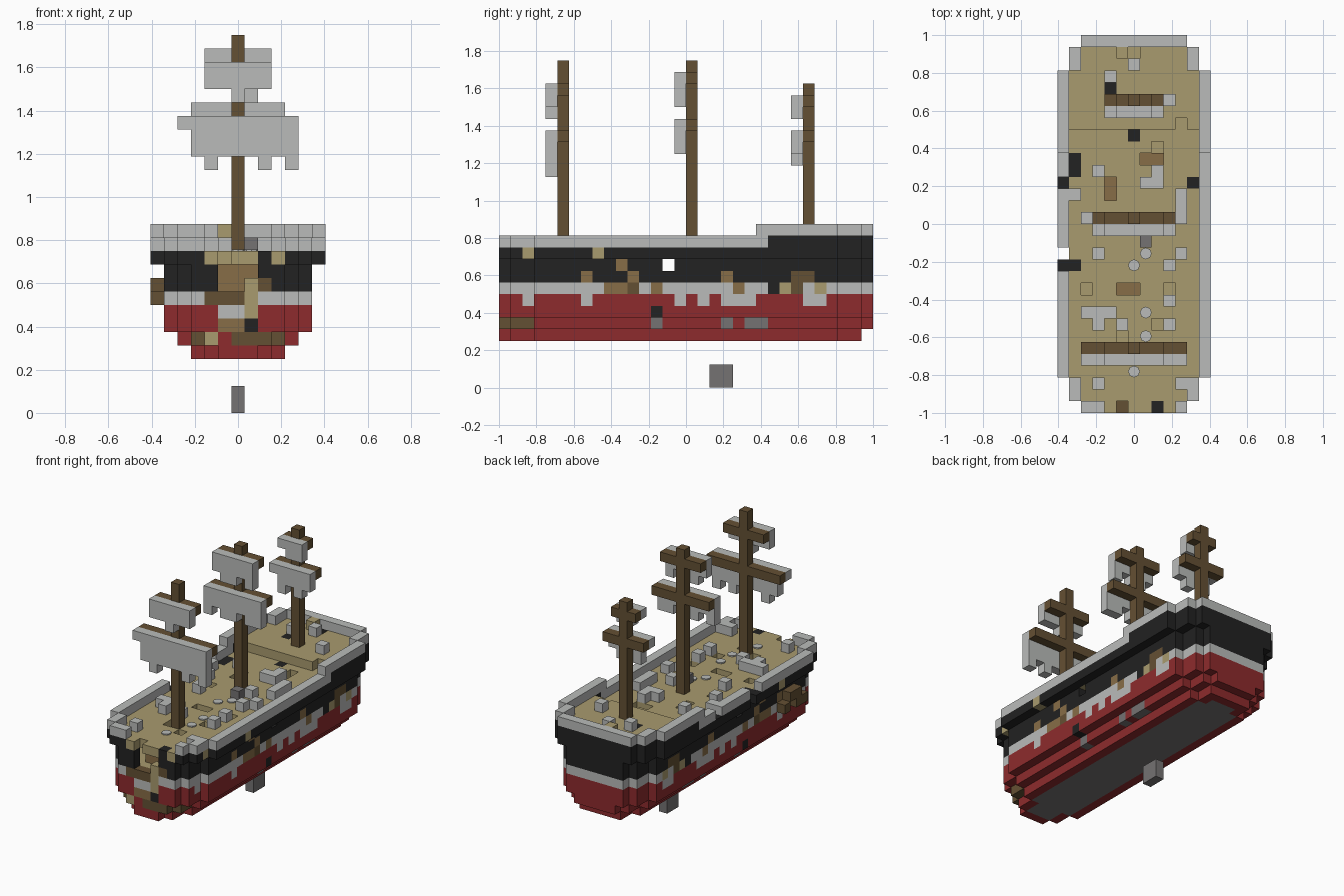
import bpy, bmesh, math
from mathutils import Vector

if "Cube" in bpy.data.objects:
    bpy.data.objects.remove(bpy.data.objects["Cube"], do_unlink=True)

U = 2 / 32          # edge of one block
LENGTH = 32
COLOURS = {
    "pale_grey": (0.49, 0.50, 0.49),
    "hull_red": (0.27, 0.024, 0.026),
    "black": (0.016, 0.016, 0.016),
    "tan_wood": (0.397, 0.328, 0.156),
    "dark_wood": (0.127, 0.08, 0.033),
    "brown_wood": (0.242, 0.153, 0.063),
    "stone_grey": (0.178, 0.17, 0.17),
}
materials = {}
for name, rgb in COLOURS.items():
    m = bpy.data.materials.new(name)
    m.use_nodes = True
    m.diffuse_color = (*rgb, 1)
    bsdf = m.node_tree.nodes["Principled BSDF"]
    bsdf.inputs["Base Color"].default_value = (*rgb, 1)
    bsdf.inputs["Roughness"].default_value = 0.9
    materials[name] = m

cells = {}          # block position -> (part, colour)


def put(part, colour, xs, ys, zs):
    for i in xs:
        for j in ys:
            for k in zs:
                cells[i, j, k] = (part, colour)


def span(half):
    return range(-half, half + 1)


def half_width(j, k):
    """Half width of the hull plan in blocks; negative is outside."""
    if not 0 <= j < LENGTH or (k == 4 and j == LENGTH - 1):
        return -1
    end = min(j, LENGTH - 1 - j)
    plan = 4 if end == 0 else 5 if end < 3 else 6
    inset = {4: 3, 5: 2}.get(k, 1 if k < 11 else 0)
    return plan - inset


def is_wall(i, j, k):
    return (abs(i) == half_width(j, k)
            or abs(i) > half_width(j - 1, k) or abs(i) > half_width(j + 1, k))


def wall_style(j, k):
    if k < 8:
        return "lower_hull", "hull_red"
    if k == 8:
        return "hull_band", "pale_grey"
    if k < 12 or (k == 12 and j > 22):
        return "upper_hull", "black"
    return "rail", "pale_grey"


# Hull shell, keel floor, lower deck, main deck and raised stern deck
for k in range(4, 14):
    for j in range(LENGTH):
        if k == 13 and j < 22:
            continue
        h = half_width(j, k)
        for i in span(h):
            if is_wall(i, j, k):
                cells[i, j, k] = wall_style(j, k)
            elif k == 4:
                cells[i, j, k] = ("keel_floor", "stone_grey")
            elif k == 8:
                cells[i, j, k] = ("lower_deck", "tan_wood")
            elif k == 11:
                cells[i, j, k] = ("main_deck", "tan_wood")
            elif k == 12 and j > 23:
                cells[i, j, k] = ("stern_deck", "tan_wood")

# Patches in both side walls: height -> colour -> positions along the hull
side_patches = {
    5: {"stone_grey": (13, 19, 21, 22), "dark_wood": (0, 1, 2)},
    6: {"black": (13,)},
    7: {"pale_grey": (2, 7, 15, 17, 19, 20, 21, 26, 27)},
    8: {"brown_wood": (9, 10, 13, 20), "dark_wood": (11, 25),
        "black": (23,), "tan_wood": (24, 27)},
    9: {"brown_wood": (7, 11, 19), "dark_wood": (25, 26)},
    10: {"brown_wood": (10,)},
    11: {"tan_wood": (2, 8)},
}
for k, group in side_patches.items():
    for colour, spots in group.items():
        for j in spots:
            for side in (-1, 1):
                cells[side * half_width(j, k), j, k] = ("hull_patches", colour)

# Gun-port hole through both sides and gaps in the rail
for side in (-1, 1):
    cells.pop((side * half_width(14, 10), 14, 10))
for spot in ((-6, 12, 12), (-6, 13, 12), (-6, 13, 11), (-6, 19, 12)):
    cells.pop(spot)
cells[-5, 12, 11] = ("upper_hull", "black")

# Loose planks on the starboard wale
put("wale_planks", "dark_wood", (-6,), (4, 5, 7), (8,))
put("wale_planks", "dark_wood", (-6,), (5, 6), (9,))

# Broken bow
for i in span(1):
    for k in (9, 10):
        cells.pop((i, 0, k), None)
put("bow_bulkhead", "brown_wood", span(1), (2,), (9, 10))
for i in span(3):
    cells.pop((i, 0, 12), None)
put("bow_deck_edge", "tan_wood", range(-2, 4), (0,), (11,))
cells[2, 0, 11] = ("upper_hull", "black")
cells.pop((-1, 0, 11))
put("rail", "pale_grey", (-3,), (0,), (12,))
put("bow_planks", "dark_wood", (-2, -1, 0), (0,), (8,))
put("bow_planks", "tan_wood", (1,), (0,), (7, 8, 9))
put("bow_planks", "pale_grey", (-1, 0), (0,), (7,))
put("bow_planks", "brown_wood", (-1, 0), (0,), (6,))
put("bow_planks", "black", (1,), (0,), (6,))
put("bow_planks", "dark_wood", (0, 1, 2), (0,), (5,))
put("bow_planks", "tan_wood", (-2,), (0,), (5,))
put("bow_planks", "dark_wood", (2,), (0,), (9,))

# Holes in the decks, with brown crates under some of them
for i, j in ((-4, 10), (2, 22), (2, 7), (1, 4), (-1, 5), (-1, 6), (3, 10), (-3, 15)):
    cells.pop((i, j, 11), None)
for i, j in ((4, 24), (0, 30)):
    cells.pop((i, j, 12), None)
for i, j in ((1, 21), (2, 21), (-2, 18), (-2, 19), (-1, 10), (0, 10)):
    cells.pop((i, j, 11), None)
    cells[i, j, 10] = ("crates", "brown_wood")
for i, j in ((0, 23), (-5, 20), (-5, 21), (5, 19)):
    cells[i, j, 11] = ("deck_hatches", "black")
cells[-2, 27, 12] = ("deck_hatches", "black")
cells[-1, 30, 13] = ("stern_block", "tan_wood")

# Grey blocks standing on the decks
deck_blocks = ((3, 26), (-2, 28), (0, 29), (-3, 20), (2, 20), (1, 19), (2, 19),
               (-5, 18), (4, 18), (4, 17), (-4, 16), (4, 16), (2, 15), (4, 13),
               (-3, 13), (3, 12), (3, 9), (3, 7), (-4, 8), (-3, 8), (-2, 8),
               (-3, 7), (-1, 7), (-3, 2), (4, 2))
for i, j in deck_blocks:
    cells[i, j, 13 if j > 23 else 12] = ("deck_blocks", "pale_grey")
cells[1, 14, 12] = ("deck_blocks", "stone_grey")

# Anchor block below the keel
put("anchor", "stone_grey", (0,), (18, 19), (0, 1))


def mast(name, j, base, top, yards):
    """Square mast; each yard is (height, half width, sail rows below)."""
    put(name + "_mast", "dark_wood", (0,), (j,), range(base, top))
    for z, half, rows in yards:
        put(name + "_mast", "dark_wood", span(half), (j,), (z,))
        for drop, columns in enumerate(rows):
            put(name + "_sails", "pale_grey", columns, (j - 1,), (z - drop,))


mast("fore", 5, 12, 28, (
    (25, 2, (span(2), span(2), (0,))),
    (21, 4, (span(4), range(-3, 5), range(-3, 5), (-2, 2, 4)))))
mast("main", 16, 12, 28, (
    (26, 2, (span(2), span(2), (-1, 0, 2))),
    (22, 3, (span(3), span(3), (-3, -1, 0, 2, 3)))))
mast("mizzen", 26, 13, 26, (
    (24, 1, (span(1), (0, 1))),
    (21, 2, (span(2), range(-1, 3), (-1, 1)))))


def finish(bm, name, colours):
    mesh = bpy.data.meshes.new(name)
    bm.to_mesh(mesh)
    bm.free()
    for c in colours:
        mesh.materials.append(materials[c])
    bpy.context.collection.objects.link(bpy.data.objects.new(name, mesh))


def build_part(name):
    """Skin the blocks of one part, leaving out faces between blocks."""
    bm = bmesh.new()
    corners, colours = {}, []
    for pos, (part, colour) in cells.items():
        if part != name:
            continue
        if colour not in colours:
            colours.append(colour)
        for axis in range(3):
            for sign in (-1, 1):
                near = list(pos)
                near[axis] += sign
                if tuple(near) in cells:
                    continue
                loop = []
                for a, b in ((0, 0), (1, 0), (1, 1), (0, 1))[::sign]:
                    p = list(pos)
                    p[axis] += sign > 0
                    p[(axis + 1) % 3] += a
                    p[(axis + 2) % 3] += b
                    p = tuple(p)
                    if p not in corners:
                        corners[p] = bm.verts.new(
                            ((p[0] - 0.5) * U, p[1] * U - 1, p[2] * U))
                    loop.append(corners[p])
                bm.faces.new(loop).material_index = colours.index(colour)
    finish(bm, name, colours)


for part_name in sorted({part for part, _ in cells.values()}):
    build_part(part_name)

# Round pale spots lying on the main deck
bm = bmesh.new()
for i, j in ((0, 12), (1, 13), (1, 8), (1, 6), (0, 3)):
    made = bmesh.ops.create_cone(bm, cap_ends=True, segments=8, radius1=U / 2,
                                 radius2=U / 2, depth=0.008)
    bmesh.ops.translate(bm, verts=made["verts"],
                        vec=Vector((i * U, (j + 0.5) * U - 1, 12 * U + 0.004)))
finish(bm, "deck_spots", ["pale_grey"])
